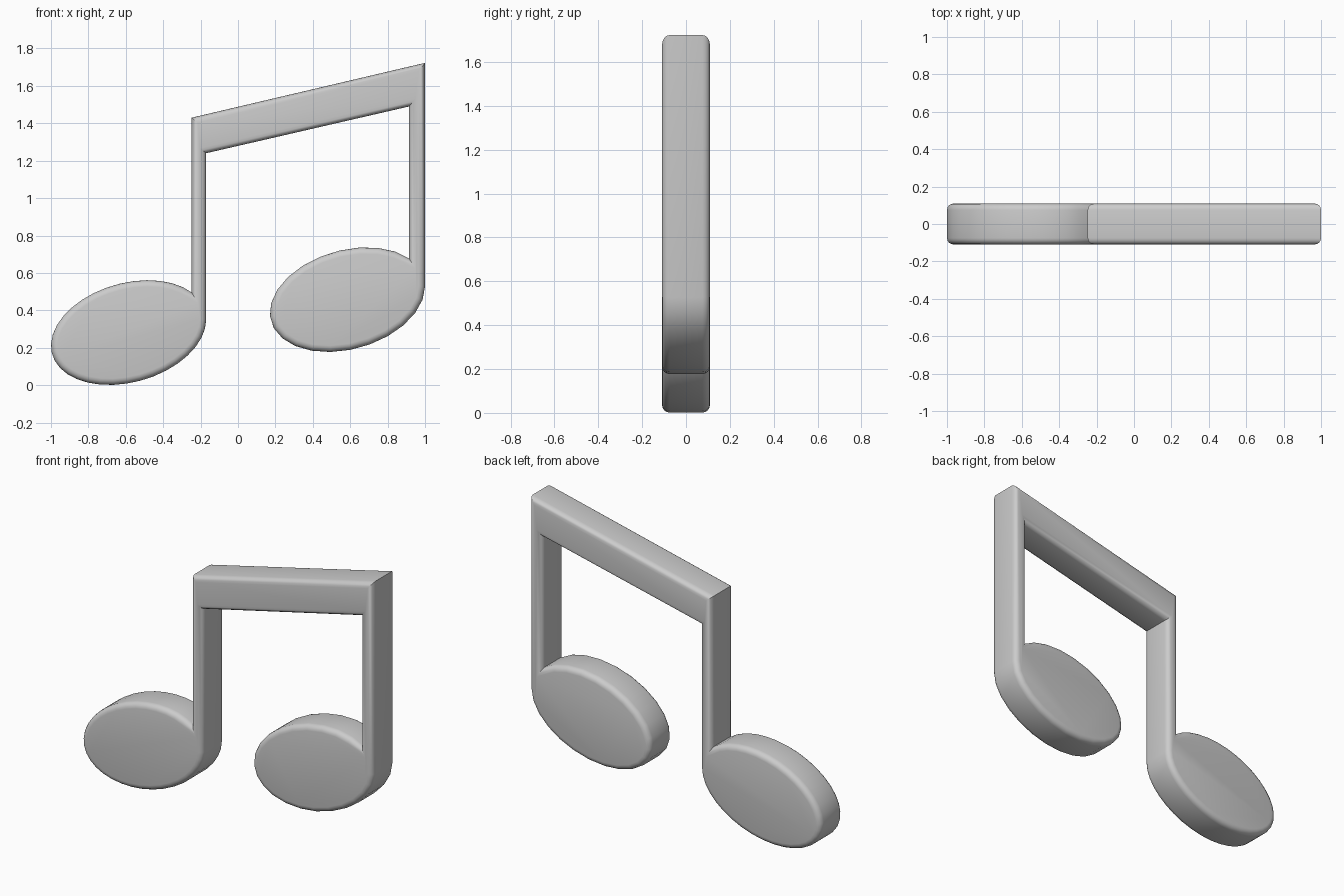
import bpy, bmesh, math

if "Cube" in bpy.data.objects:
    bpy.data.objects.remove(bpy.data.objects["Cube"])

HALF_DEPTH = 0.109
BEVEL = 0.034


def head_arc(cx, cz, start_x, steps):
    """Tilted oval, counter-clockwise from the stem's inner side to its outer side."""
    w, lean, rise = 0.415, 0.07, 0.271
    p0 = math.acos((start_x - cx) / w)
    pts = []
    for i in range(steps + 1):
        p = p0 + (2 * math.pi - p0) * i / steps
        pts.append((cx + w * math.cos(p), cz + lean * math.cos(p) + rise * math.sin(p)))
    return pts


# One continuous outline: left head, stem, beam, right stem, right head
outline = head_arc(-0.585, 0.281, -0.248, 32)
outline += [(-0.170, 1.24), (0.915, 1.49)]
outline += head_arc(0.585, 0.457, 0.915, 22)
outline += [(1.0, 1.723), (-0.248, 1.43)]

# Extrude the outline through its depth
bm = bmesh.new()
front = bm.faces.new([bm.verts.new((x, -HALF_DEPTH, z)) for x, z in outline])
ext = bmesh.ops.extrude_face_region(bm, geom=[front], use_keep_orig=True)
moved = [v for v in ext["geom"] if isinstance(v, bmesh.types.BMVert)]
bmesh.ops.translate(bm, verts=moved, vec=(0, 2 * HALF_DEPTH, 0))
bmesh.ops.recalc_face_normals(bm, faces=bm.faces)

# Round the front and back rims
rims = [e for e in bm.edges if abs(e.verts[0].co.y - e.verts[1].co.y) < 1e-5]
bmesh.ops.bevel(bm, geom=rims, offset=BEVEL, offset_type='OFFSET', segments=4,
                profile=0.5, affect='EDGES', clamp_overlap=False)
bmesh.ops.recalc_face_normals(bm, faces=bm.faces)

mesh = bpy.data.meshes.new("beamed_note")
bm.to_mesh(mesh)
bm.free()
note = bpy.data.objects.new("beamed_note", mesh)
bpy.context.collection.objects.link(note)

# Smooth shading with crisp beam and joint corners
bpy.context.view_layer.objects.active = note
note.select_set(True)
bpy.ops.object.shade_smooth_by_angle(angle=math.radians(35))
